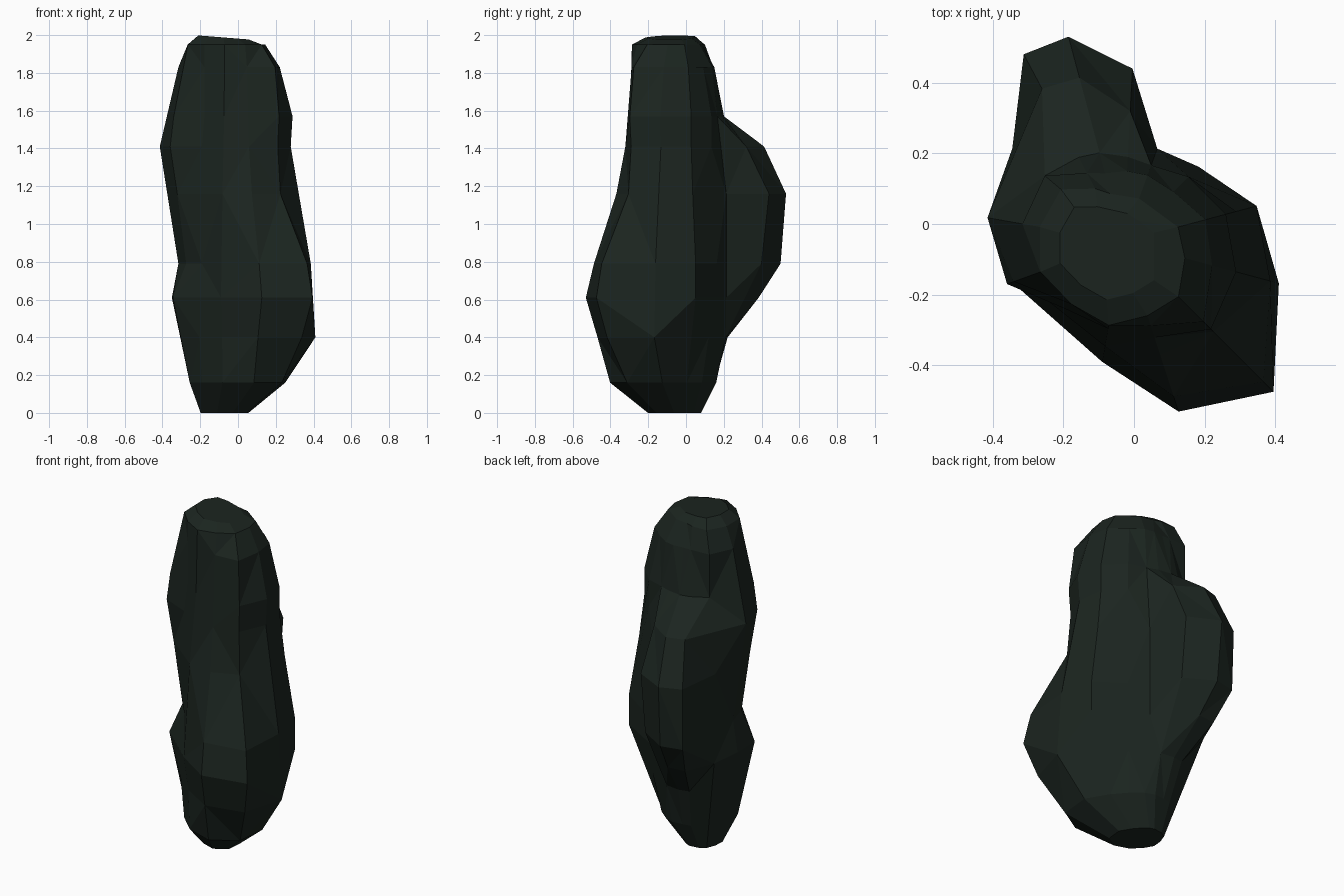
import bpy, bmesh
from math import cos, sin, radians

if "Cube" in bpy.data.objects:
    bpy.data.objects.remove(bpy.data.objects["Cube"])

# Rock profile: every layer is a ring of radii around one upright axis
AXIS = (-0.03, -0.05)
ANGLES = [15, 45, 70, 87, 105, 118, 140, 170, 200, 230, 260, 288, 315, 345]
LAYERS = {
    0.16: (.21, .19, .20, .21, .21, .22, .23, .22, .24, .25, .30, .37, .37, .29),
    0.40: (.32, .24, .24, .26, .28, .29, .30, .28, .28, .27, .31, .44, .52, .455),
    0.61: (.39, .29, .28, .35, .45, .48, .39, .325, .335, .285, .345, .505, .60, .45),
    0.79: (.39, .30, .29, .45, .57, .59, .38, .29, .26, .25, .34, .46, .56, .43),
    1.16: (.33, .26, .28, .49, .60, .60, .41, .35, .31, .27, .30, .335, .36, .36),
    1.41: (.30, .26, .25, .37, .48, .49, .40, .39, .35, .25, .27, .285, .34, .32),
    1.57: (.30, .26, .23, .24, .26, .27, .29, .35, .33, .23, .25, .27, .35, .33),
    1.83: (.24, .20, .20, .20, .20, .22, .29, .29, .28, .23, .25, .25, .32, .26),
    1.95: (.16, .13, .13, .13, .14, .17, .23, .24, .25, .23, .24, .22, .22, .18),
}

bm = bmesh.new()


def shrunk(ring, cx, cy, k, height):
    """Smaller copy of a ring, moved towards (cx, cy)."""
    out = []
    for v in ring:
        x, y = cx + (v.co.x - cx) * k, cy + (v.co.y - cy) * k
        out.append(bm.verts.new((x, y, height(x))))
    return out


rings = []
for z, radii in LAYERS.items():
    rings.append([bm.verts.new((AXIS[0] + r * cos(radians(a)),
                                AXIS[1] + r * sin(radians(a)), z))
                  for a, r in zip(ANGLES, radii)])

# Narrow foot and a small crown facet sloping to the right
rings.insert(0, shrunk(rings[0], -0.14, 0.0, 0.50, lambda x: 0.0))
rings.append(shrunk(rings[-1], -0.09, -0.06, 0.68, lambda x: 1.983 - 0.08 * (x + 0.02)))

# Faceted skin, with diagonals alternating for a chiselled look
n = len(ANGLES)
for k, (lo, hi) in enumerate(zip(rings, rings[1:])):
    for i in range(n):
        j = (i + 1) % n
        a, b, c, d = lo[i], lo[j], hi[j], hi[i]
        tris = ((a, b, c), (a, c, d)) if (i + k) % 2 else ((a, b, d), (b, c, d))
        for t in tris:
            bm.faces.new(t)
bm.faces.new(rings[-1])
bm.faces.new(rings[0][::-1])
bmesh.ops.recalc_face_normals(bm, faces=bm.faces)

# Merge nearly level neighbours into broad facets
bmesh.ops.dissolve_limit(bm, angle_limit=radians(7), verts=bm.verts, edges=bm.edges)

mesh = bpy.data.meshes.new("rock")
bm.to_mesh(mesh)
bm.free()
rock = bpy.data.objects.new("rock", mesh)
bpy.context.collection.objects.link(rock)

# Dark green-black stone
stone = bpy.data.materials.new("dark_stone")
stone.diffuse_color = (0.011, 0.018, 0.014, 1)
stone.use_nodes = True
stone.node_tree.nodes["Principled BSDF"].inputs["Base Color"].default_value = stone.diffuse_color
mesh.materials.append(stone)
